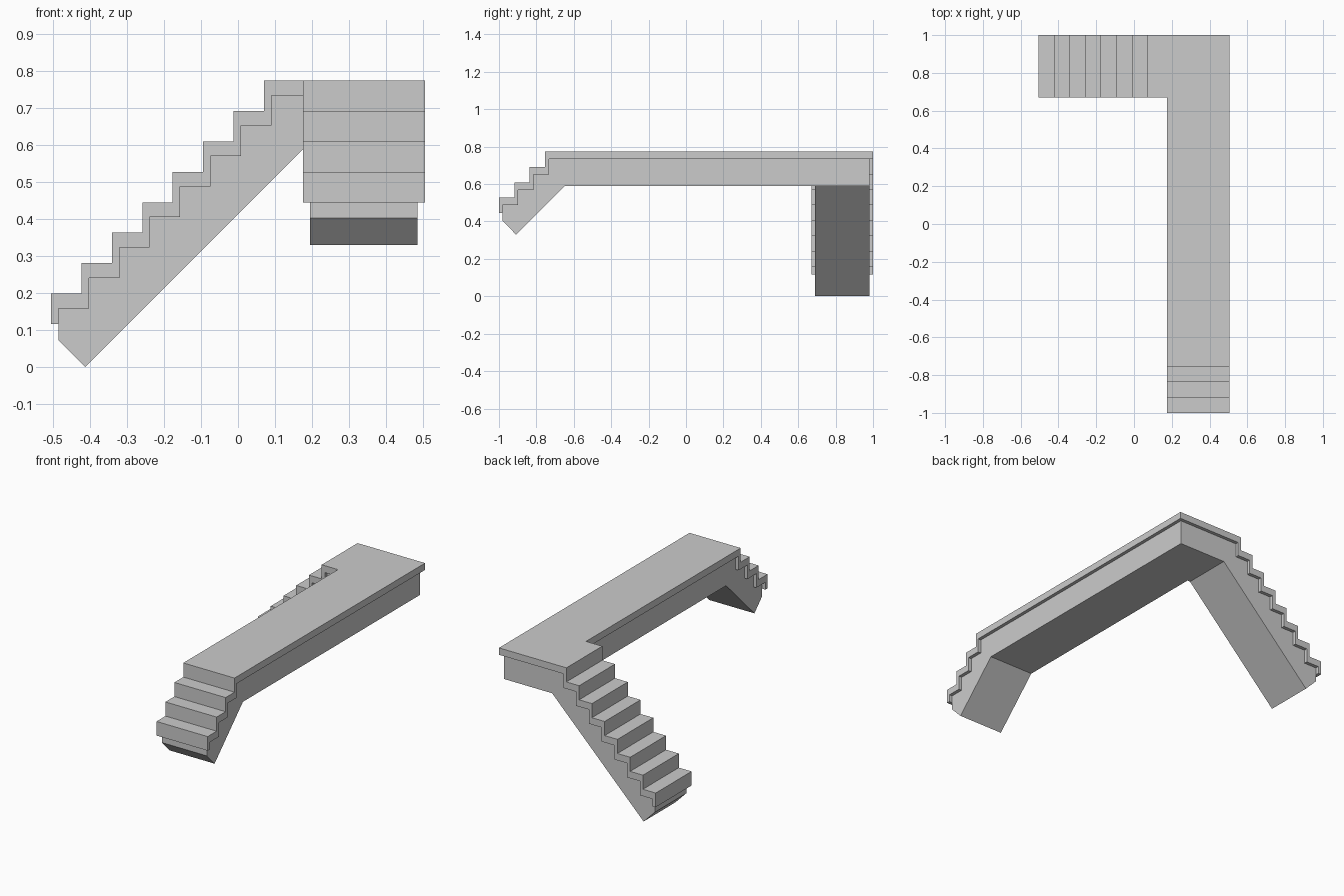
import bpy, bmesh

if "Cube" in bpy.data.objects:
    bpy.data.objects.remove(bpy.data.objects["Cube"])

STEP = 0.0822              # rise and run of every step
TOP = 0.774                # landing height
TREAD, NOSE = 0.04, 0.02   # tread thickness, overhang past the body
SOFFIT = 0.59              # underside of the landing
INNER, OUTER = (0.175, 0.67), (0.505, 1.0)   # corners of the L in plan
FLIGHTS = ((0, -0.505, 8), (1, -1.0, 4))     # axis, start, number of steps


def steps(start, n, shift=0.0, drop=0.0):
    """Stepped line from the foot up to the landing edge."""
    pts = []
    for i in range(n):
        s, z = start + shift + i * STEP, TOP - (n - i) * STEP
        pts += [(s, z - (drop if i else 0)), (s, z + STEP - drop)]
    return pts


def cladding_profile(start, n):
    under = steps(start, n, NOSE, TREAD)
    return steps(start, n) + [(None, TOP), (None, TOP - TREAD)] + under[::-1]


def body_profile(start, n):
    foot = TOP - n * STEP
    tip_s, tip_z = start + 0.092, foot - 0.116
    return ([(start + NOSE, foot - 0.043)] + steps(start, n, NOSE, TREAD)[1:]
            + [(None, TOP - TREAD), (None, SOFFIT),
               (tip_s + SOFFIT - tip_z, SOFFIT), (tip_s, tip_z)])


def build(name, profile, inset):
    """Sweep both flights across their width and mitre them at the corner."""
    inner = [c + inset for c in INNER]
    outer = [c - inset for c in OUTER]
    bm = bmesh.new()
    for axis, start, n in FLIGHTS:
        pts = profile(start, n)
        sides = []
        for corner in (inner, outer):
            ring = []
            for s, z in pts:
                p = [corner[0], corner[1], z]
                if s is not None:          # None means the mitre line
                    p[axis] = s
                ring.append(bm.verts.new(p))
            bm.faces.new(ring)
            sides.append(ring)
        a, b = sides
        for i in range(len(pts)):
            j = (i + 1) % len(pts)
            if pts[i][0] is None and pts[j][0] is None:
                continue                   # leave the mitre open
            bm.faces.new((a[i], a[j], b[j], b[i]))
    bmesh.ops.remove_doubles(bm, verts=bm.verts, dist=0.0005)
    bmesh.ops.recalc_face_normals(bm, faces=bm.faces)
    # merge the mitred halves of the flat landing surfaces
    bmesh.ops.dissolve_limit(bm, angle_limit=0.01, verts=bm.verts, edges=bm.edges)
    mesh = bpy.data.meshes.new(name)
    bm.to_mesh(mesh)
    bm.free()
    obj = bpy.data.objects.new(name, mesh)
    bpy.context.collection.objects.link(obj)


# Stepped treads and landing slab
build("treads_and_landing", cladding_profile, 0.0)
# Supporting body with sloped undersides
build("stair_body", body_profile, NOSE)
